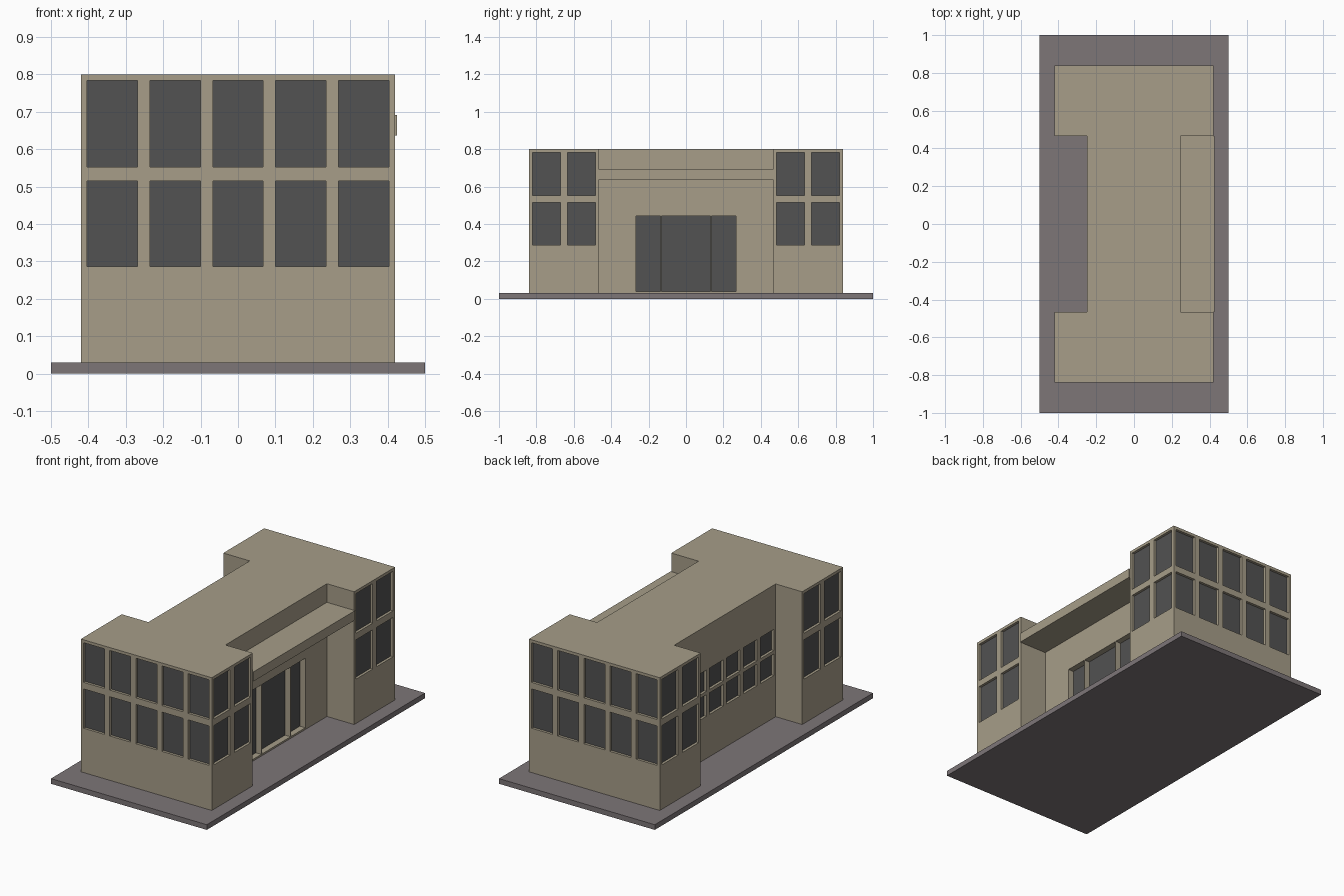
import bpy, bmesh
from mathutils import Vector

cube = bpy.data.objects.get("Cube")
if cube:
    bpy.data.objects.remove(cube, do_unlink=True)


def material(name, color):
    mat = bpy.data.materials.new(name)
    mat.use_nodes = True
    mat.diffuse_color = (*color, 1)
    bsdf = next(n for n in mat.node_tree.nodes if n.type == 'BSDF_PRINCIPLED')
    bsdf.inputs["Base Color"].default_value = (*color, 1)
    bsdf.inputs["Roughness"].default_value = 0.9
    return mat


WALL = material("sandstone wall", (0.385, 0.34, 0.25))
GLASS = material("dark glass", (0.085, 0.085, 0.085))
PAVING = material("grey paving", (0.205, 0.18, 0.187))


def finish(name, bm, mats):
    mesh = bpy.data.meshes.new(name)
    bm.to_mesh(mesh)
    bm.free()
    for mat in mats:
        mesh.materials.append(mat)
    obj = bpy.data.objects.new(name, mesh)
    bpy.context.collection.objects.link(obj)
    return obj


def box(name, lo, hi, mat):
    bm = bmesh.new()
    bmesh.ops.create_cube(bm, size=1)
    lo, hi = Vector(lo), Vector(hi)
    for v in bm.verts:
        v.co = (lo + hi) / 2 + v.co * (hi - lo)
    return finish(name, bm, [mat])


BASE, TOP = 0.03, 0.8
X, Y, BAY = 0.42, 0.84, 0.465          # outer half sizes, half width of the recessed bays
ENTRY, REAR = 0.245, -0.25             # recessed wall planes


def facade(bm, a, b, cols=(), rows=(), depth=0.015):
    """Wall from a to b; every odd column / odd row cell is a recessed pane."""
    a, b = Vector((*a, 0)), Vector((*b, 0))
    along = (b - a).normalized()
    inward = Vector((-along.y, along.x, 0)) * depth
    us = [0, *cols, (b - a).length]
    zs = [BASE, *rows, TOP]

    def face(points, index=0):
        bm.faces.new([bm.verts.new(p) for p in points]).material_index = index

    for i, (u0, u1) in enumerate(zip(us, us[1:])):
        for j, (z0, z1) in enumerate(zip(zs, zs[1:])):
            rim = [a + along * u + Vector((0, 0, z))
                   for u, z in ((u0, z0), (u1, z0), (u1, z1), (u0, z1))]
            if i % 2 and j % 2:
                pane = [p + inward for p in rim]
                face(pane, 1)
                for k in range(4):
                    n = (k + 1) % 4
                    face((rim[k], rim[n], pane[n], pane[k]))
            else:
                face(rim)


def even_columns(length, count):
    """Window edges, evenly spaced, each filling four fifths of its share."""
    share = length / count
    return [share * (i + f) for i in range(count) for f in (0.1, 0.9)]


# Paved base
box("paved_base", (-0.5, -1, 0), (0.5, 1, BASE), PAVING)

# Building shell: footprint walked counter-clockwise
outline = [(-X, -Y), (X, -Y), (X, -BAY), (ENTRY, -BAY), (ENTRY, BAY), (X, BAY),
           (X, Y), (-X, Y), (-X, BAY), (REAR, BAY), (REAR, -BAY), (-X, -BAY)]
tall_rows = (0.287, 0.515, 0.553, 0.783)
low_rows = (0.275, 0.4, 0.42, 0.543)
end_wall = (even_columns(2 * X, 5), tall_rows)
wing_wall = (even_columns(Y - BAY, 2), tall_rows)
door_cols = [BAY + y for y in (-0.267, -0.136, -0.131, 0.131, 0.136, 0.267)]
openings = {0: end_wall, 6: end_wall,
            1: wing_wall, 5: wing_wall, 7: wing_wall, 11: wing_wall,
            4 - 1: (door_cols, (0.04, 0.443), 0.035),
            9: (even_columns(2 * BAY, 6), low_rows)}

bm = bmesh.new()
for i, a in enumerate(outline):
    facade(bm, a, outline[(i + 1) % len(outline)], *openings.get(i, ()))
bm.faces.new([bm.verts.new((x, y, TOP)) for x, y in outline])
bmesh.ops.remove_doubles(bm, verts=bm.verts, dist=0.0005)
finish("building_shell", bm, [WALL, GLASS])

# Entrance canopy between the wings
box("entrance_canopy", (ENTRY, -BAY, 0.637), (0.425, BAY, 0.692), WALL)
